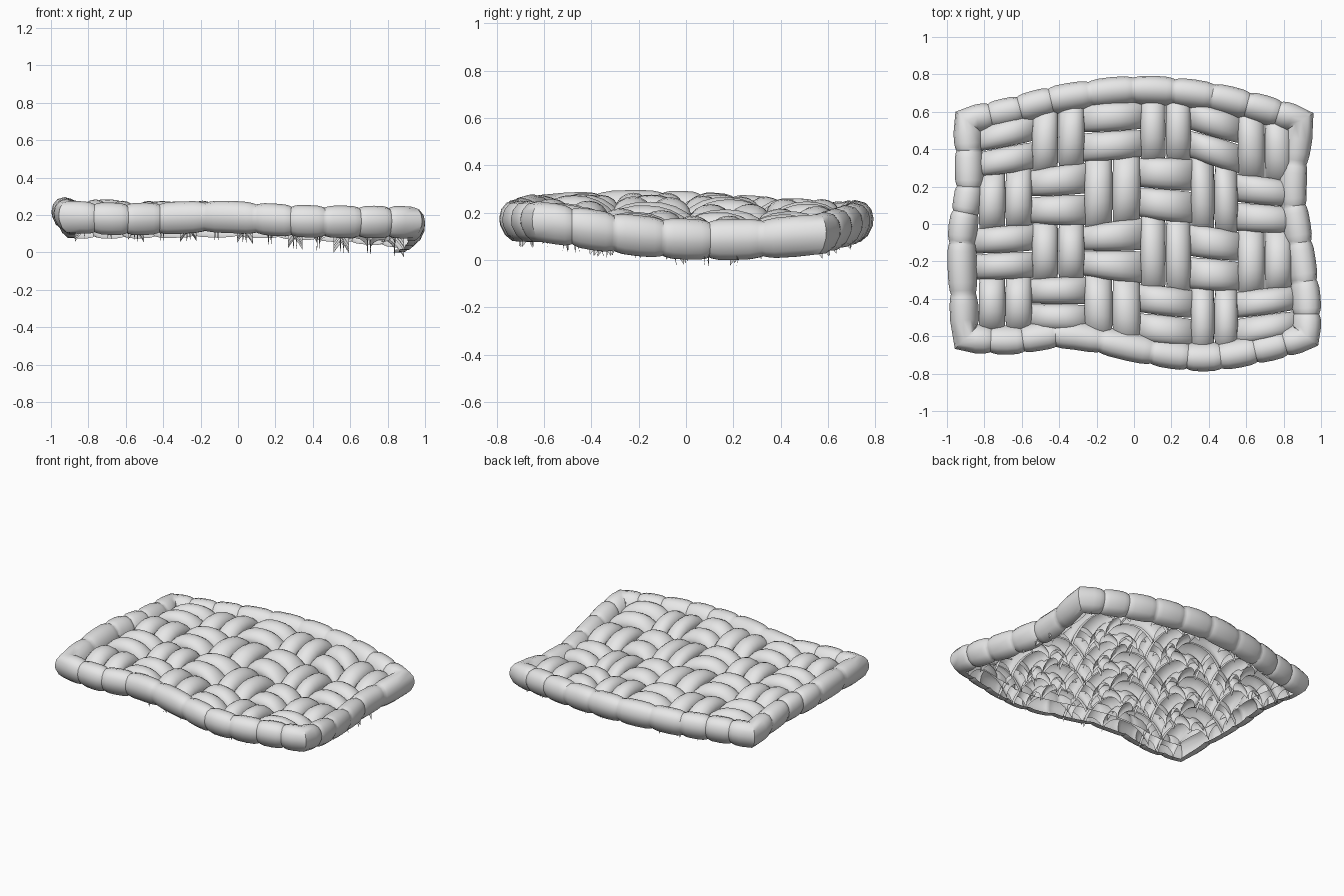
import bpy, bmesh, math
from mathutils import Vector

cube = bpy.data.objects.get("Cube")
if cube:
    bpy.data.objects.remove(cube, do_unlink=True)

mat = bpy.data.materials.new("pale grey wicker")
mat.use_nodes = True
GREY = (0.8, 0.8, 0.8, 1)
mat.diffuse_color = GREY
mat.node_tree.nodes["Principled BSDF"].inputs["Base Color"].default_value = GREY


def sag(x, y):
    """Height of the gently warped mat."""
    wave = math.cos(math.pi * (y + 0.02 - 0.19 * x) / 1.5)
    bump = math.exp(-((x + 0.1) / 0.35) ** 2) * (0.021 - 0.02 * y)
    return 0.16 - (0.07 * x + 0.015) * wave + bump


def finish(bm, name):
    mesh = bpy.data.meshes.new(name)
    bm.to_mesh(mesh)
    bm.free()
    mesh.materials.append(mat)
    obj = bpy.data.objects.new(name, mesh)
    bpy.context.collection.objects.link(obj)
    bpy.ops.object.select_all(action='DESELECT')
    obj.select_set(True)
    bpy.context.view_layer.objects.active = obj
    bpy.ops.object.shade_smooth_by_angle(angle=math.radians(42))


def shell(bm, rings, loop=False):
    """Open skin over consecutive arcs of points, facing up and outward."""
    rows = [[bm.verts.new(p) for p in ring] for ring in rings]
    faces = []
    for a, b in list(zip(rows, rows[1:])) + ([(rows[-1], rows[0])] if loop else []):
        for i in range(len(a) - 1):
            faces.append(bm.faces.new((a[i], a[i + 1], b[i + 1], b[i])))
    bm.normal_update()
    if sum(f.normal.z * f.calc_area() for f in faces) < 0:
        bmesh.ops.reverse_faces(bm, faces=faces)


def spline(pts, t):
    """Point on a smooth curve through pts, t from 0 to 1."""
    f = t * (len(pts) - 1)
    i = min(int(f), len(pts) - 2)
    f -= i
    p = [Vector(pts[max(0, min(len(pts) - 1, k))]) for k in range(i - 1, i + 3)]
    m0, m1 = (p[2] - p[0]) / 2, (p[3] - p[1]) / 2
    return (p[1] * (2 * f**3 - 3 * f**2 + 1) + m0 * (f**3 - 2 * f**2 + f)
            + p[2] * (3 * f**2 - 2 * f**3) + m1 * (f**3 - f**2))


# Padded rim: four sides with puffed segments, clockwise from the back right-hand corner
SIDES = [
    (10, [(-.89, .55), (-.66, .60), (-.38, .67), (0, .715), (.35, .69), (.66, .62), (.89, .55)]),
    (6, [(.89, .55), (.845, .2), (.88, -.1), (.92, -.4), (.92, -.6)]),
    (10, [(.92, -.6), (.7, -.66), (.4, -.71), (.1, -.68), (-.35, -.59), (-.65, -.62), (-.9, -.61)]),
    (6, [(-.9, -.61), (-.92, -.1), (-.88, .2), (-.89, .55)]),
]
path = []
for count, pts in SIDES:
    for seg in range(count):
        # Corner segments keep clear of the corner so the bend stays clean
        first, last = seg == 0, seg == count - 1
        for t in (0, .5, .8, .94) if first else (0, .06, .2, .5) if last else (0, .06, .2, .5, .8, .94):
            puff = 1.0 if first and t == 0 else 0.88 + 0.15 * (1 - abs(2 * t - 1) ** 4)
            path.append((spline(pts, (seg + t) / count), puff))

# Rim cross-section, open underneath (outward, up)
SECTION = [(-1, -.35), (-1, 0), (-.8, .5), (-.4, .88), (.1, 1), (.6, .88), (.9, .55),
           (1, .15), (.97, -.2), (.7, -.7), (.3, -1), (-.2, -1)]
rings = []
for k, (p, puff) in enumerate(path):
    a = (p - path[k - 1][0]).normalized()
    b = (path[(k + 1) % len(path)][0] - p).normalized()
    tangent = (a + b).normalized()
    out = Vector((-tangent.y, tangent.x)) / max(0.93, tangent.dot(a))
    ring = []
    for o, u in SECTION:
        q = p + out * o * 0.076 * puff
        ring.append((q.x, q.y, sag(p.x, p.y) + u * 0.084 * puff))
    rings.append(ring)
bm = bmesh.new()
shell(bm, rings, loop=True)
finish(bm, "padded_rim")

# Weave grid: column positions and row edge heights, back to front
COLS = [-.83, -.545, -.265, .035, .305, .555, .845]
ROWS = [
    [.52, .59, .645, .655, .65, .59, .53],
    [.25, .29, .33, .355, .35, .27, .23],
    [-.02, 0, -.01, .035, 0, -.04, -.05],
    [-.3, -.29, -.28, -.32, -.35, -.36, -.33],
    [-.56, -.565, -.58, -.63, -.66, -.65, -.6],
]


def cell_point(c, r, u, v):
    """Plan position inside cell (c, r); u runs across, v runs back to front."""
    x = COLS[c] * (1 - u) + COLS[c + 1] * u
    back = ROWS[r][c] * (1 - u) + ROWS[r][c + 1] * u
    front = ROWS[r + 1][c] * (1 - u) + ROWS[r + 1][c + 1] * u
    return x, back * (1 - v) + front * v


def add_strip(bm, c, r, along_x, half):
    """Open half-round strip whose ends dive under the neighbouring strips."""
    rings = []
    for s in (-1.3, -1.15, -1, -.85, -.6, -.3, 0, .3, .6, .85, 1, 1.15, 1.3):
        rise = 0.06 * (1 - abs(s) ** 2.5) - 0.02
        width = 0.25 - 0.012 * s * s
        along = 0.5 + 0.5 * s
        ring = []
        for k in range(11):
            ang = math.radians(-22.5 + 22.5 * k)
            across = 0.25 + 0.5 * half + width * math.cos(ang)
            x, y = cell_point(c, r, *((along, across) if along_x else (across, along)))
            ring.append((x, y, sag(x, y) + rise - 0.012 + 0.062 * math.sin(ang)))
        rings.append(ring)
    shell(bm, rings)


# Checkerboard of paired strips, alternating direction
for name, parity in (("crosswise_strips", 0), ("lengthwise_strips", 1)):
    bm = bmesh.new()
    for r in range(4):
        for c in range(6):
            if (r + c) % 2 == parity:
                for half in (0, 1):
                    add_strip(bm, c, r, parity == 0, half)
    finish(bm, name)
